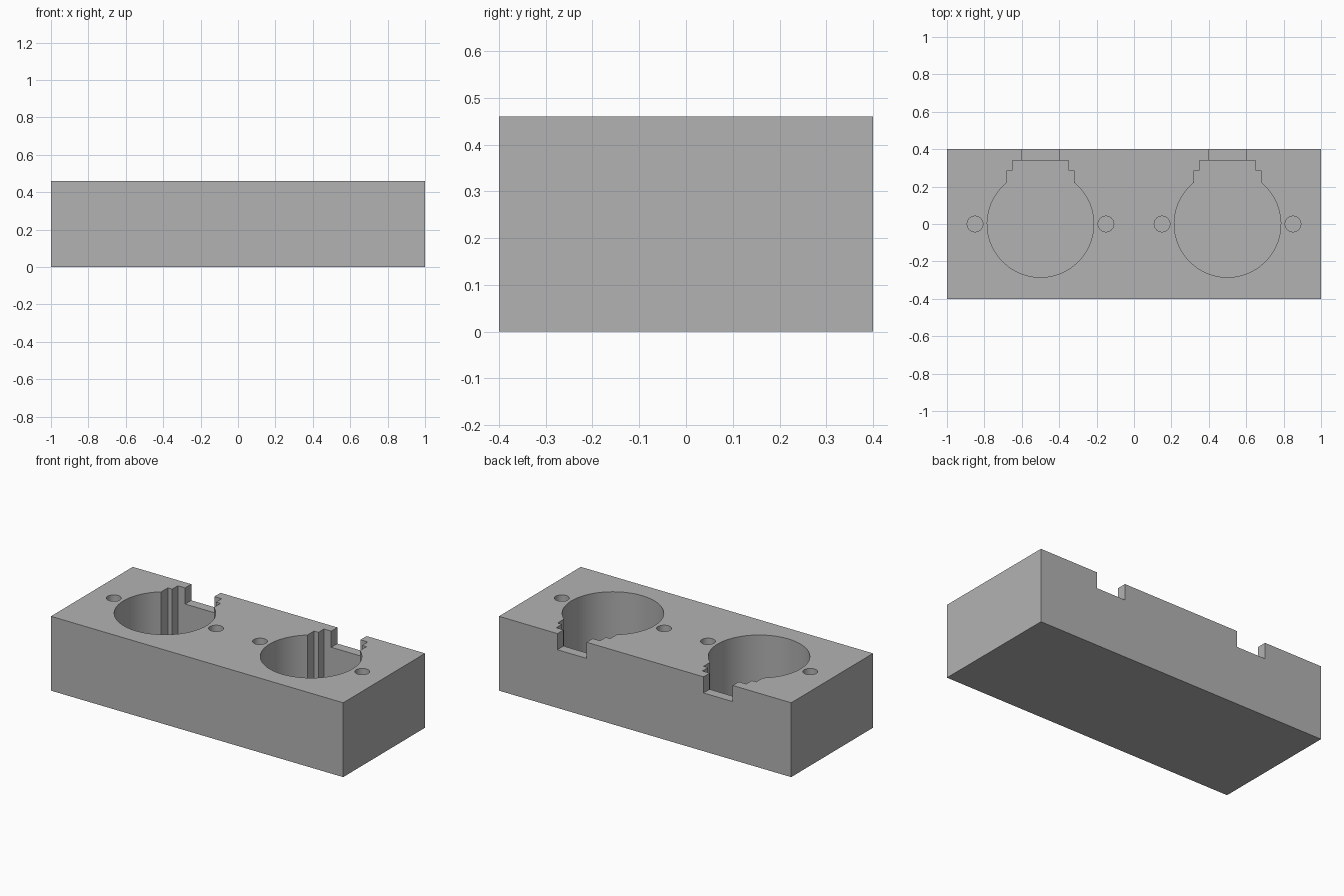
import bpy, bmesh, math

if "Cube" in bpy.data.objects:
    bpy.data.objects.remove(bpy.data.objects["Cube"], do_unlink=True)

WIDTH, DEPTH, HEIGHT = 2.0, 0.8, 0.46
POCKET_FLOOR, NOTCH_FLOOR, HOLE_FLOOR = 0.06, 0.36, 0.2
RADIUS, HOLE_RADIUS = 0.285, 0.042
ABOVE = HEIGHT + 0.1

grey = bpy.data.materials.new("light grey")
grey.use_nodes = True
colour = (0.45, 0.45, 0.45, 1)
grey.diffuse_color = colour
grey.node_tree.nodes["Principled BSDF"].inputs["Base Color"].default_value = colour


def prism(name, outline, bottom, top):
    """Extrude a counter-clockwise outline from bottom to top."""
    bm = bmesh.new()
    face = bm.faces.new([bm.verts.new((x, y, bottom)) for x, y in outline])
    solid = bmesh.ops.extrude_face_region(bm, geom=[face])
    moved = [v for v in solid["geom"] if isinstance(v, bmesh.types.BMVert)]
    bmesh.ops.translate(bm, verts=moved, vec=(0, 0, top - bottom))
    bmesh.ops.recalc_face_normals(bm, faces=bm.faces)
    mesh = bpy.data.meshes.new(name)
    bm.to_mesh(mesh)
    bm.free()
    mesh.materials.append(grey)
    obj = bpy.data.objects.new(name, mesh)
    bpy.context.collection.objects.link(obj)
    return obj


def rectangle(x0, x1, y0, y1):
    return [(x0, y0), (x1, y0), (x1, y1), (x0, y1)]


def arc(cx, radius, start, end, count):
    angles = [start + (end - start) * i / count for i in range(count + 1)]
    return [(cx + radius * math.cos(a), radius * math.sin(a)) for a in angles]


def cut(target, cutter):
    """Subtract the cutter from the target and remove it."""
    mod = target.modifiers.new("cut", "BOOLEAN")
    mod.operation = "DIFFERENCE"
    mod.solver = "EXACT"
    mod.object = cutter
    bpy.context.view_layer.objects.active = target
    bpy.ops.object.modifier_apply(modifier=mod.name)
    bpy.data.objects.remove(cutter, do_unlink=True)


block = prism("holder_block",
              rectangle(-WIDTH / 2, WIDTH / 2, -DEPTH / 2, DEPTH / 2), 0, HEIGHT)

for cx in (-0.5, 0.5):
    # Round pocket with a stepped neck towards the back
    neck = math.acos(0.18 / RADIUS)
    outline = arc(cx, RADIUS, math.pi - neck, 2 * math.pi + neck, 40)
    steps = [(0.18, 0.285), (0.15, 0.285), (0.15, 0.34)]
    outline += [(cx + x, y) for x, y in steps]
    outline += [(cx - x, y) for x, y in reversed(steps)]
    cut(block, prism("pocket_cutter", outline, POCKET_FLOOR, ABOVE))

    # Shallow notch through the back wall
    cut(block, prism("notch_cutter",
                     rectangle(cx - 0.1, cx + 0.1, 0.31, 0.5), NOTCH_FLOOR, ABOVE))

    # Small round hole on each side of the pocket
    for side in (-1, 1):
        ring = arc(cx + side * 0.35, HOLE_RADIUS, 0, 2 * math.pi, 32)[:-1]
        cut(block, prism("hole_cutter", ring, HOLE_FLOOR, ABOVE))

# Smooth the round walls, keep the corners sharp
bpy.ops.object.select_all(action="DESELECT")
block.select_set(True)
bpy.context.view_layer.objects.active = block
bpy.ops.object.shade_smooth_by_angle(angle=math.radians(20))
